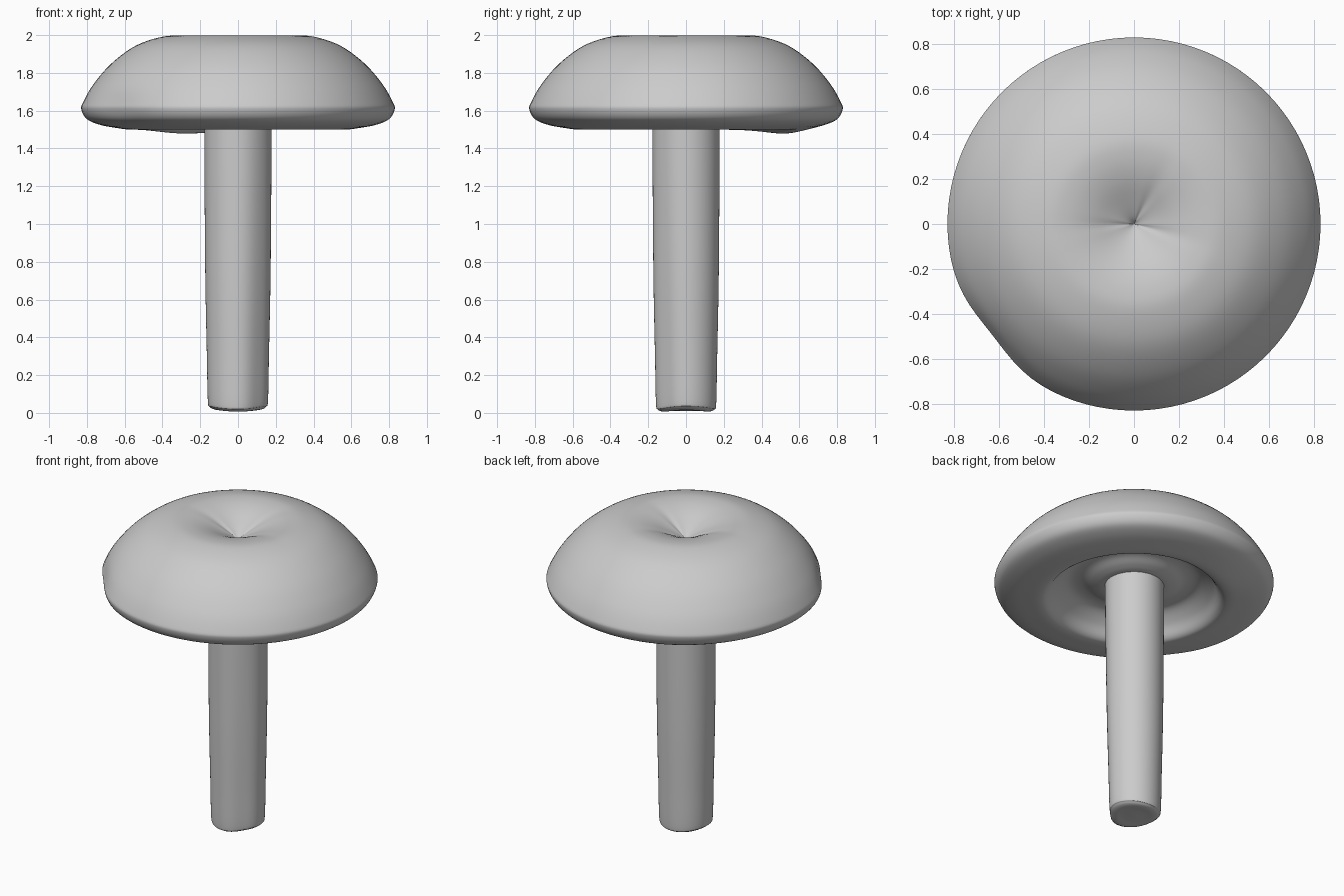
import bpy, bmesh, math

if "Cube" in bpy.data.objects:
    bpy.data.objects.remove(bpy.data.objects["Cube"])


def smooth_profile(pts, steps=5):
    # Catmull-Rom interpolation through the (radius, height) points
    p = [pts[0]] + pts + [pts[-1]]
    out = []
    for i in range(1, len(p) - 2):
        for s in range(steps):
            t = s / steps
            out.append(tuple(0.5 * (2 * b + (c - a) * t + (2 * a - 5 * b + 4 * c - d) * t * t
                                    + (3 * b - a - 3 * c + d) * t ** 3)
                             for a, b, c, d in zip(p[i - 1], p[i], p[i + 1], p[i + 2])))
    return out + [pts[-1]]


def lathe(name, pts, warp, segs=96):
    # Closed revolved surface; the first and last points lie on the axis
    prof = smooth_profile(pts)
    bm = bmesh.new()

    def vert(r, z, a):
        r, z = warp(r, z, a)
        return bm.verts.new((r * math.cos(a), r * math.sin(a), z))

    start = bm.verts.new((0, 0, prof[0][1]))
    end = bm.verts.new((0, 0, prof[-1][1]))
    rings = [[vert(r, z, 2 * math.pi * i / segs) for i in range(segs)] for r, z in prof[1:-1]]
    for i in range(segs):
        j = (i + 1) % segs
        bm.faces.new((start, rings[0][i], rings[0][j]))
        bm.faces.new((end, rings[-1][j], rings[-1][i]))
        for a, b in zip(rings, rings[1:]):
            bm.faces.new((a[i], b[i], b[j], a[j]))
    bmesh.ops.recalc_face_normals(bm, faces=bm.faces)
    for f in bm.faces:
        f.smooth = True
    me = bpy.data.meshes.new(name)
    bm.to_mesh(me)
    bm.free()
    ob = bpy.data.objects.new(name, me)
    bpy.context.collection.objects.link(ob)
    return ob


def bump(a, centre, width):
    # Bell curve around an angle given in degrees
    d = (a - math.radians(centre) + math.pi) % (2 * math.pi) - math.pi
    return math.exp(-(d / math.radians(width)) ** 2)


def cap_warp(r, z, a):
    # Dent in the rim at front left, sag under the back left, creases in the dimple
    rim = math.exp(-((r - 0.83) / 0.14) ** 2) * math.exp(-((z - 1.6) / 0.12) ** 2)
    dent = rim * bump(a, 218, 14)
    sag = bump(a, 118, 22) * math.exp(-((r - 0.6) / 0.12) ** 2) if z < 1.56 else 0
    crease = 0
    if z > 1.8:
        fade = (r / 0.08) * math.exp(-r / 0.09)
        crease = fade * sum(bump(a, c, 9) for c in (62, 182, 345))
    return r - 0.03 * dent, z - 0.022 * sag - 0.015 * crease


def stem_warp(r, z, a):
    # Flattened facet at the front right, strongest near the foot
    facet = bump(a, 315, 28) * (1 - 0.7 * min(z / 1.6, 1))
    return r * (1 - 0.10 * facet), z + 0.01 * (1 - z / 1.65) * math.cos(2 * a) * (r / 0.17) ** 2


# Cap: pinched top, domed side, rolled lip and hollow ring underneath
lathe("mushroom_cap", [
    (0, 1.86), (0.03, 1.89), (0.10, 1.928), (0.20, 1.972), (0.30, 1.995), (0.40, 1.992),
    (0.54, 1.945), (0.67, 1.85), (0.765, 1.74), (0.82, 1.645), (0.829, 1.605),
    (0.80, 1.555), (0.73, 1.525), (0.64, 1.508), (0.565, 1.50), (0.52, 1.515),
    (0.47, 1.575), (0.39, 1.63), (0.31, 1.63), (0.24, 1.60), (0.17, 1.585), (0, 1.585)],
    cap_warp)

# Stem: slightly tapered with a rounded foot
lathe("mushroom_stem", [
    (0, 0.01), (0.07, 0.012), (0.12, 0.012), (0.15, 0.025), (0.16, 0.06), (0.165, 0.3),
    (0.173, 0.7), (0.177, 1.2), (0.178, 1.5), (0.178, 1.61), (0.17, 1.62), (0, 1.62)],
    stem_warp)
